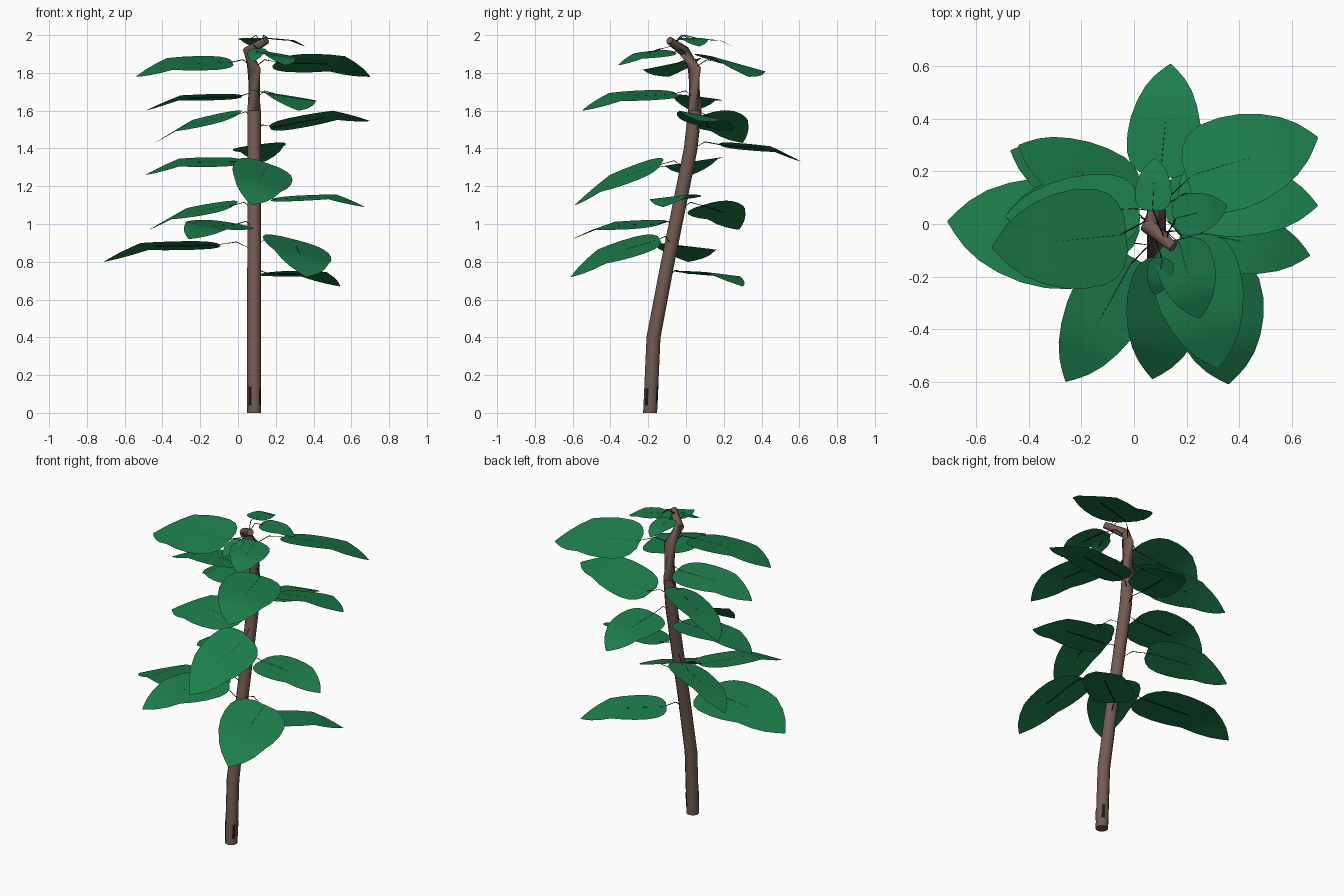
import bpy, bmesh, math
from mathutils import Vector

if "Cube" in bpy.data.objects:
    bpy.data.objects.remove(bpy.data.objects["Cube"])


def material(name, rgb):
    m = bpy.data.materials.new(name)
    m.diffuse_color = (*rgb, 1)
    m.use_nodes = True
    m.node_tree.nodes["Principled BSDF"].inputs["Base Color"].default_value = m.diffuse_color
    return m


GREEN = material("leaf green", (0.012, 0.205, 0.068))
BARK = material("bark brown", (0.17, 0.105, 0.082))
DARK = material("dark stalk", (0.012, 0.009, 0.008))


def add_object(name, bm, mat, smooth=None):
    me = bpy.data.meshes.new(name)
    bm.to_mesh(me)
    bm.free()
    me.materials.append(mat)
    ob = bpy.data.objects.new(name, me)
    bpy.context.collection.objects.link(ob)
    if smooth:
        bpy.context.view_layer.objects.active = ob
        ob.select_set(True)
        bpy.ops.object.shade_smooth_by_angle(angle=math.radians(smooth))
        ob.select_set(False)
    return ob


def tube(name, pts, radii, sides, mat):
    """Round tube with capped ends along a path."""
    bm = bmesh.new()
    pts = [Vector(p) for p in pts]
    rings = []
    for i, p in enumerate(pts):
        a, b = pts[max(i - 1, 0)], pts[min(i + 1, len(pts) - 1)]
        t = (b - a).normalized()
        if p.z < 0.001:
            t = Vector((0, 0, 1))
        ref = Vector((0, 1, 0)) if abs(t.y) < 0.8 else Vector((1, 0, 0))
        u = (ref - t * ref.dot(t)).normalized()
        v = t.cross(u)
        ring = []
        for k in range(sides):
            an = 2 * math.pi * k / sides
            ring.append(bm.verts.new(p + (u * math.cos(an) + v * math.sin(an)) * radii[i]))
        rings.append(ring)
    for r, s in zip(rings, rings[1:]):
        # match nearest start so reference switches do not twist the tube
        o = min(range(sides), key=lambda j: (s[j].co - r[0].co).length)
        for k in range(sides):
            n = (k + 1) % sides
            bm.faces.new((r[k], r[n], s[(n + o) % sides], s[(k + o) % sides]))
    bm.faces.new(rings[0][::-1])
    bm.faces.new(rings[-1])
    bmesh.ops.recalc_face_normals(bm, faces=bm.faces)
    return add_object(name, bm, mat, 40)


# Trunk, leaning back and bent at the top
TRUNK = [(.085, -.19, 0), (.085, -.172, .4), (.085, -.1, .78), (.085, -.035, 1.1),
         (.085, .025, 1.4), (.085, .047, 1.6), (.085, .045, 1.82),
         (.055, -.01, 1.915), (.15, -.088, 1.972)]
tube("trunk", TRUNK, [.037, .037, .036, .036, .036, .036, .035, .03, .02], 12, BARK)


def trunk_at(z):
    for a, b in zip(TRUNK, TRUNK[1:]):
        if a[2] <= z <= b[2]:
            return Vector(a).lerp(Vector(b), (z - a[2]) / (b[2] - a[2]))
    return Vector(TRUNK[-1])


# Thin dark bark scars near the foot
for i, (deg, z0, z1) in enumerate([(235, .04, .14), (325, .04, .13), (60, .05, .14)]):
    bm = bmesh.new()
    rows = []
    for z in (z0, z1):
        c = trunk_at(z)
        rows.append([bm.verts.new(c + Vector((math.cos(math.radians(deg + da)) * .039,
                                              math.sin(math.radians(deg + da)) * .039, 0)))
                     for da in (-14, 0, 14)])
    for k in range(2):
        bm.faces.new((rows[0][k], rows[0][k + 1], rows[1][k + 1], rows[1][k]))
    add_object(f"bark_scar_{i + 1}", bm, DARK)

# Half-width of a leaf along its length
OUTLINE = [(0, .36), (.04, .66), (.1, .85), (.2, .97), (.35, 1), (.5, .95),
           (.65, .82), (.78, .64), (.88, .42), (.95, .2), (1, .015)]


def leaf(name, base, tip, half, roll):
    """Thin blade, level then bent down; roll is the rise toward its left side."""
    base, tip = Vector(base), Vector(tip)
    flat = Vector((tip.x - base.x, tip.y - base.y, 0))
    length = flat.length
    d = flat.normalized()
    side = Vector((-d.y, d.x, 0))

    def centre(t):
        bend = min(t / .65, (1 - t) / .35)
        return base.lerp(tip, t) + Vector((0, 0, .08 * length * bend))

    bm = bmesh.new()
    rows = []
    for t, w in OUTLINE:
        row = []
        for s in (-1, 0, 1):
            off = s * w * half
            row.append(bm.verts.new(centre(t) + side * off + Vector((0, 0, roll * off))))
        rows.append(row)
    for r, q in zip(rows, rows[1:]):
        for k in range(2):
            bm.faces.new((r[k], q[k], q[k + 1], r[k + 1]))
    add_object(name, bm, GREEN, 60)

    # Stalk from the trunk, carried on under the blade as a midrib
    start = trunk_at(base.z - .03)
    mid = start.lerp(base, .5) + Vector((0, 0, .03))
    rib = [centre(t) - Vector((0, 0, .002)) for t in (.05, .3, .55)]
    tube(name + "_stalk", [start, mid] + rib, [.0025, .0025, .0025, .0025, .002], 4, DARK)


# Base point, tip point, half width, roll
LEAVES = [
    # left side, top to bottom
    ((-.03, -.04, 1.855), (-.54, -.09, 1.78), .19, -.2),
    ((.02, .06, 1.675), (-.49, .03, 1.60), .14, .12),
    ((0, .1, 1.58), (-.44, .30, 1.43), .13, -.28),
    ((.02, .03, 1.33), (-.49, .03, 1.26), .17, -.15),
    ((-.02, .09, 1.10), (-.47, .28, .97), .13, -.28),
    ((-.1, -.06, .89), (-.71, .01, .80), .21, .11),
    # front
    ((.2, -.05, 1.69), (.32, -.55, 1.60), .17, -.15),
    ((.16, -.13, 1.32), (.07, -.59, 1.10), .155, -.35),
    ((0, -.13, 1.0), (-.26, -.6, .92), .15, -.17),
    ((.29, -.14, .92), (.36, -.61, .72), .18, -.25),
    # right side
    ((.2, .18, 1.855), (.7, .33, 1.78), .18, -.27),
    ((.17, .12, 1.51), (.70, .07, 1.545), .15, -.2),
    ((.18, -.02, 1.13), (.67, -.12, 1.09), .13, .12),
    ((.14, 0, .74), (.54, .30, .67), .14, -.1),
    # back
    ((.10, .18, 1.42), (.14, .61, 1.33), .14, -.13),
]
for i, spec in enumerate(LEAVES):
    leaf(f"leaf_{i + 1}", *spec)

# Small young leaves around the crown
YOUNG = [
    ((.17, -.06, 1.91), (.25, -.36, 1.84), .11, -.15),
    ((.11, -.13, 1.93), (.08, -.27, 1.86), .05, 0),
    ((.07, .05, 1.985), (.08, .25, 1.94), .07, 0),
    ((.15, .02, 1.985), (.355, .07, 1.94), .08, 0),
]
for i, spec in enumerate(YOUNG):
    leaf(f"young_leaf_{i + 1}", *spec)
